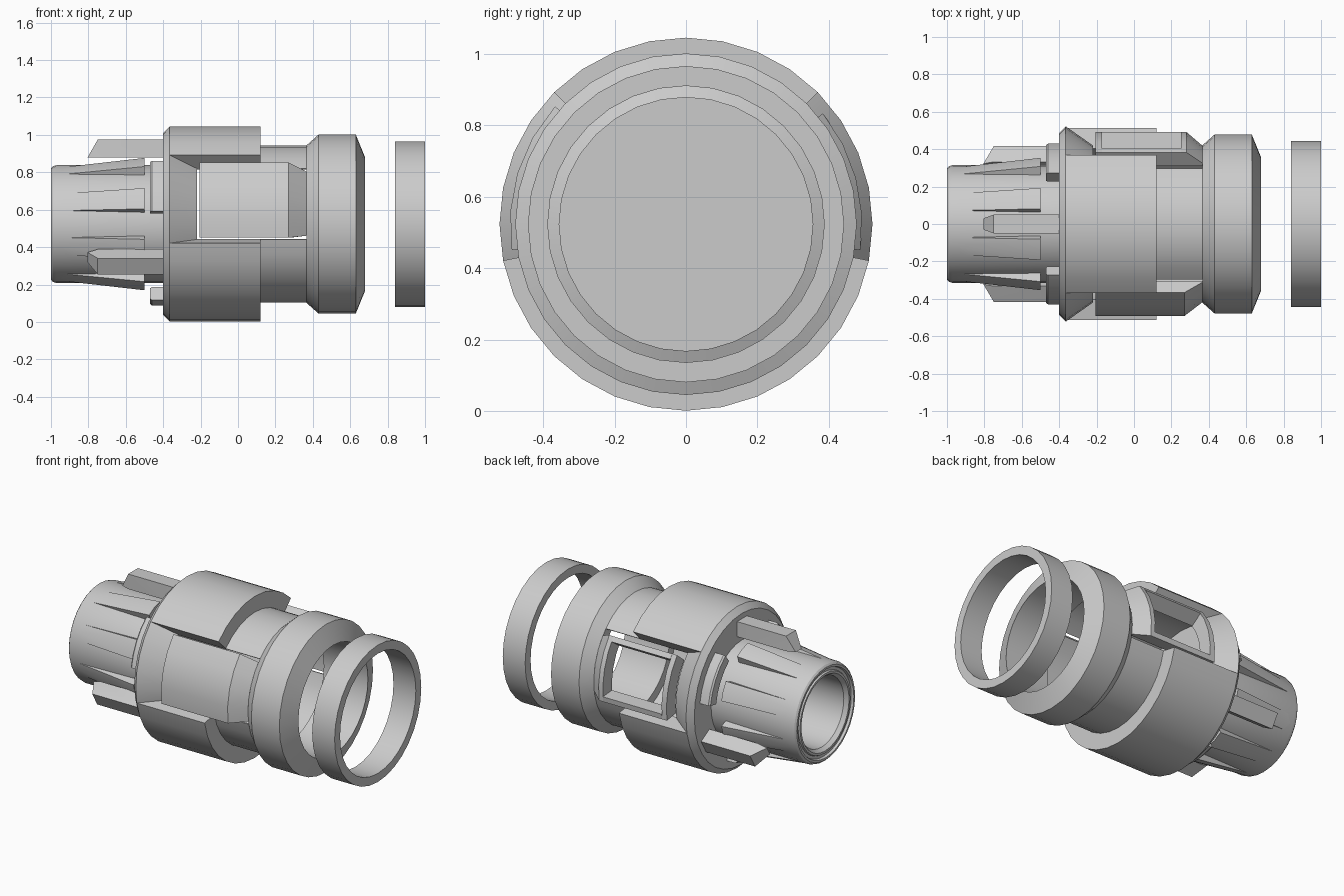
import bpy, bmesh
from math import sin, cos, radians, pi

if "Cube" in bpy.data.objects:
    bpy.data.objects.remove(bpy.data.objects["Cube"])

CZ = 0.523          # height of the long axis
STEP = 11.25        # 32-sided round parts


def pt(x, r, a, t=0.0):
    """Point at distance r from the axis in direction a (degrees), shifted t sideways."""
    a = radians(a)
    return (x, r * cos(a) - t * sin(a), CZ + r * sin(a) + t * cos(a))


def finish(name, bm):
    bmesh.ops.remove_doubles(bm, verts=bm.verts, dist=1e-5)
    bmesh.ops.recalc_face_normals(bm, faces=bm.faces)
    me = bpy.data.meshes.new(name)
    bm.to_mesh(me)
    bm.free()
    ob = bpy.data.objects.new(name, me)
    bpy.context.collection.objects.link(ob)
    bpy.ops.object.select_all(action='DESELECT')
    ob.select_set(True)
    bpy.context.view_layer.objects.active = ob
    bpy.ops.object.shade_smooth_by_angle(angle=radians(25))
    return ob


def lathe(name, profile, a0=0.0, a1=360.0):
    """Revolve a closed (x, radius) profile about the axis, capped if partial."""
    bm = bmesh.new()
    n = max(1, round((a1 - a0) / STEP))
    full = a1 - a0 >= 360
    rings = [[bm.verts.new(pt(x, r, a0 + (a1 - a0) * i / n)) for x, r in profile]
             for i in range(n if full else n + 1)]
    m = len(profile)
    for i in range(n):
        p, q = rings[i], rings[(i + 1) % len(rings)]
        for j in range(m):
            k = (j + 1) % m
            bm.faces.new((p[j], p[k], q[k], q[j]))
    if not full:
        bm.faces.new(rings[0])
        bm.faces.new(rings[-1])
    return finish(name, bm)


def solid(name, corners):
    """Convex block from its corner points."""
    bm = bmesh.new()
    for c in corners:
        bm.verts.new(c)
    bmesh.ops.convex_hull(bm, input=bm.verts)
    bmesh.ops.dissolve_limit(bm, angle_limit=0.01, verts=bm.verts, edges=bm.edges)
    return finish(name, bm)


# Body: rear ring with chamfer and sloped window wall
lathe("body_rear_ring", [(-.40, .30), (-.40, .487), (-.365, .522), (-.22, .42),
                         (-.22, .412), (-.36, .412), (-.36, .30)])
lathe("inner_bulkhead", [(-.39, 0.0), (-.39, .31), (-.36, .31), (-.36, 0.0)])

# Body shells above and below the two side windows
shell = [(-.365, .522), (.12, .522), (.12, .42), (.37, .42),
         (.37, .412), (-.22, .412), (-.22, .42)]
lathe("body_top_shell", shell, 45, 135)
lathe("body_bottom_shell", shell, 191.25, 348.75)

# Front collar and loose end ring
lathe("front_collar", [(.365, .42), (.43, .478), (.63, .478), (.68, .355), (.365, .355)])
lathe("end_ring", [(.84, .4425), (1.0, .4425), (1.0, .387), (.84, .387)])

# Front window: closed cover with a sloped end
lathe("window_cover", [(-.205, .415), (-.205, .493), (.27, .493), (.365, .42), (.365, .41)],
      180 - 42, 180 + 8.5)

# Back window: open frame
lathe("window_frame_rear", [(-.205, .40), (-.205, .493), (-.17, .493), (-.17, .40)], -8.5, 39)
lathe("window_frame_front", [(.25, .40), (.25, .493), (.28, .493), (.365, .42), (.365, .40)], -8.5, 39)
side = [(-.17, .40), (-.17, .493), (.25, .493), (.25, .40)]
lathe("window_frame_lower", side, -8.5, -4.5)
lathe("window_frame_upper", side, 35, 39)

# Nozzle tube with stepped mouth
lathe("nozzle", [(-.40, .315), (-.97, .315), (-.99, .309), (-1.0, .298), (-1.0, .285),
                 (-.985, .28), (-.985, .262), (-.995, .257), (-.995, .243),
                 (-.97, .225), (-.40, .225)])

# Eight wedge ribs growing out of the nozzle
for i in range(8):
    a = 22.5 + 45 * i
    tail = [(-.5, .365, 0), (-.5, .358, .06), (-.5, .358, -.06), (-.5, .28, .06), (-.5, .28, -.06)]
    nose = [(-.95, .315, 0), (-.93, .309, .05), (-.93, .309, -.05), (-.93, .28, .05), (-.93, .28, -.05)]
    solid(f"nozzle_rib_{i + 1}", [pt(x, r, a, t) for x, r, t in tail + nose])

# Three long prongs with slanted tips, three curved lugs between them
for i in range(3):
    a = 90 + 120 * i
    solid(f"prong_{i + 1}", [pt(x, r, a, s * w) for s in (-1, 1) for x, r, w in
          ((-.39, .355, .05), (-.39, .452, .05), (-.75, .355, .05),
           (-.75, .452, .05), (-.805, .355, .03))])
    b = a + 60
    lathe(f"lug_{i + 1}", [(-.39, .36), (-.46, .36), (-.47, .368), (-.47, .427),
                           (-.46, .435), (-.39, .435)], b - 21, b + 21)
